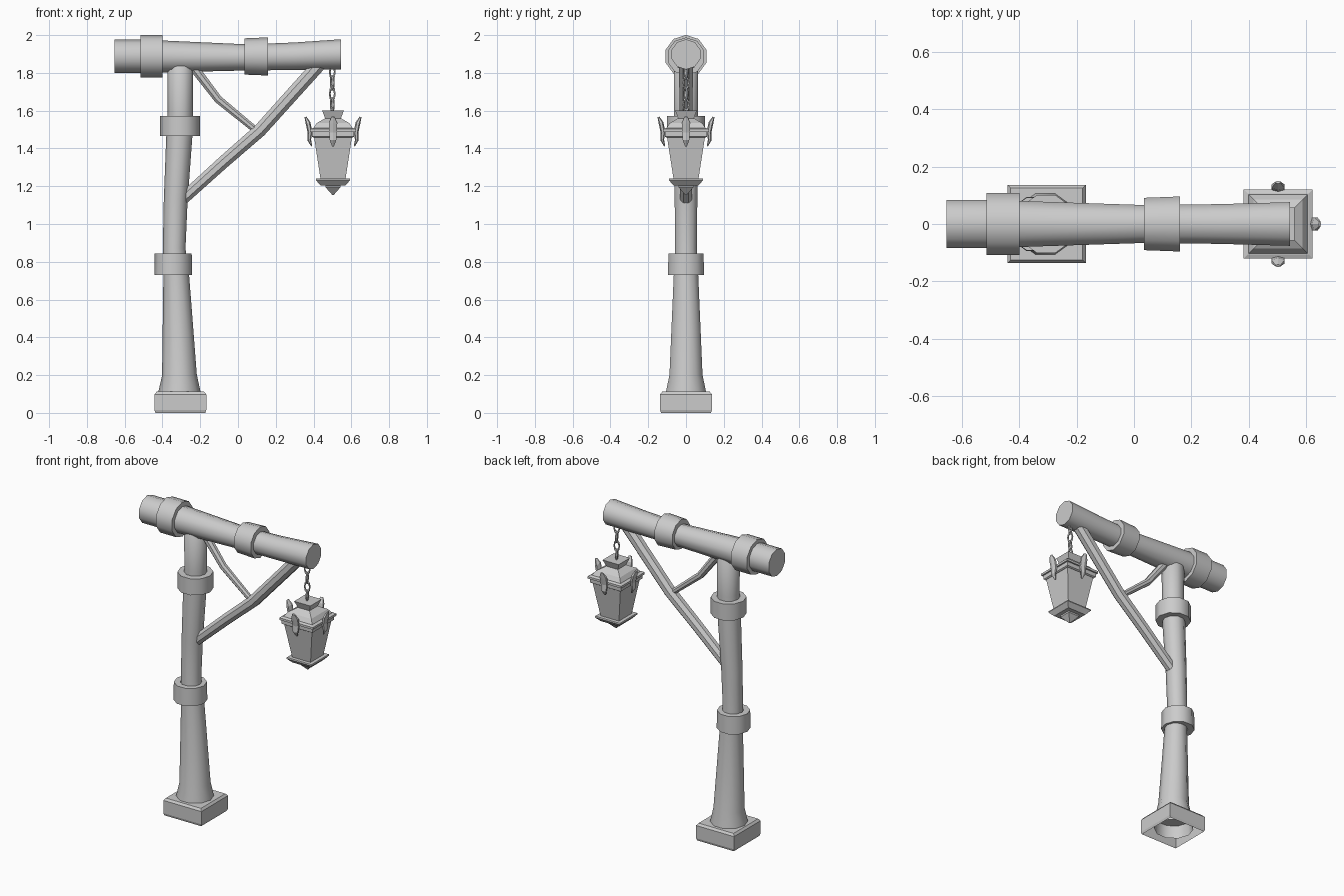
import bpy, bmesh, math
from mathutils import Vector, Matrix

if "Cube" in bpy.data.objects:
    bpy.data.objects.remove(bpy.data.objects["Cube"])


def make_object(name, bm, smooth):
    bmesh.ops.recalc_face_normals(bm, faces=bm.faces)
    mesh = bpy.data.meshes.new(name)
    bm.to_mesh(mesh)
    bm.free()
    ob = bpy.data.objects.new(name, mesh)
    bpy.context.collection.objects.link(ob)
    if smooth:
        bpy.ops.object.select_all(action='DESELECT')
        ob.select_set(True)
        bpy.context.view_layer.objects.active = ob
        bpy.ops.object.shade_smooth_by_angle(angle=math.radians(40))
    return ob


def loft(name, path, sides=10, axis=None, caps=(True, True), closed=False, smooth=True, flat=1.0):
    """Loft rings along a path in the xz plane; path items are (x, z, radius)."""
    bm = bmesh.new()
    pts = [Vector((x, 0, z)) for x, z, r in path]
    side = Vector((0, 1, 0))
    rings = []
    for i, p in enumerate(pts):
        t = axis or (pts[min(i + 1, len(pts) - 1)] - pts[max(i - 1, 0)]).normalized()
        other = side.cross(Vector(t))
        r = path[i][2]
        ring = []
        for k in range(sides):
            a = 2 * math.pi * (k + 0.5) / sides
            ring.append(bm.verts.new(p + r * (side * math.cos(a) + other * math.sin(a) * flat)))
        rings.append(ring)
    pairs = list(zip(rings, rings[1:]))
    if closed:
        pairs.append((rings[-1], rings[0]))
    for a, b in pairs:
        for k in range(sides):
            n = (k + 1) % sides
            bm.faces.new((a[k], a[n], b[n], b[k]))
    if not closed:
        if caps[0]:
            bm.faces.new(rings[0])
        if caps[1]:
            bm.faces.new(rings[-1])
    return make_object(name, bm, smooth)


UP, ALONG = (0, 0, 1), (1, 0, 0)


def upright_collar(name, x, z0, z1, inner, r0, r1):
    return loft(name, [(x, z0, inner), (x, z0, r0), (x, z1, r1), (x, z1, inner)],
                axis=UP, closed=True)


def beam_collar(name, x0, x1, z, inner, r0, r1):
    return loft(name, [(x0, z, inner), (x0, z, r0), (x1, z, r1), (x1, z, inner)],
                axis=ALONG, closed=True)


def square_loft(name, x, profile, caps=(True, True)):
    """Square rings from (half width, z) pairs."""
    return loft(name, [(x, z, h * math.sqrt(2)) for h, z in profile],
                sides=4, axis=UP, caps=caps, smooth=False)


# Base block, open underneath
base = square_loft("base_block", -0.305,
                   [(0.132, 0), (0.137, 0.015), (0.137, 0.098), (0.126, 0.112)], caps=(False, True))

# Post, gently bent, with a flared foot
loft("post", [(-0.31, 0.03, 0.118), (-0.31, 0.11, 0.112), (-0.31, 0.20, 0.092),
              (-0.327, 0.73, 0.068), (-0.338, 0.87, 0.060), (-0.330, 1.12, 0.063),
              (-0.311, 1.46, 0.069), (-0.305, 1.60, 0.067), (-0.305, 1.83, 0.068),
              (-0.305, 1.86, 0.045)], caps=(False, True))
upright_collar("lower_post_collar", -0.343, 0.73, 0.845, 0.06, 0.100, 0.098)
upright_collar("upper_post_collar", -0.307, 1.465, 1.572, 0.06, 0.106, 0.106)

# Cross beam, narrower in the middle
loft("beam", [(-0.655, 1.888, 0.088), (-0.50, 1.888, 0.088), (0.05, 1.882, 0.069),
              (0.30, 1.888, 0.073), (0.545, 1.898, 0.080)], axis=ALONG)
beam_collar("left_beam_collar", -0.515, -0.40, 1.888, 0.08, 0.113, 0.113)
beam_collar("right_beam_collar", 0.035, 0.16, 1.887, 0.065, 0.096, 0.101)

# Diagonal braces
loft("long_brace", [(-0.29, 1.135, 0.034), (-0.08, 1.325, 0.036),
                    (0.115, 1.495, 0.038), (0.43, 1.845, 0.039)], sides=8)
loft("short_brace", [(-0.25, 1.85, 0.027), (-0.105, 1.66, 0.023), (0.09, 1.50, 0.019)], sides=8)

# Chain of four links
LX = 0.503
for i in range(4):
    bpy.ops.mesh.primitive_torus_add(major_segments=8, minor_segments=5,
                                     major_radius=0.022, minor_radius=0.007,
                                     location=(LX - 0.004, 0, 1.805 - i * 0.058),
                                     rotation=(math.pi / 2, 0, math.radians(25 + 90 * i)))
    link = bpy.context.object
    link.name = f"chain_link_{i + 1}"
    link.scale = (0.7, 1.4, 1)

# Lantern
square_loft("lantern_cap", LX, [(0.038, 1.55), (0.058, 1.602)])
square_loft("lantern_roof", LX, [(0.108, 1.49), (0.102, 1.51), (0.085, 1.535), (0.038, 1.562)])
square_loft("lantern_rim", LX, [(0.105, 1.458), (0.111, 1.462), (0.111, 1.488), (0.121, 1.488),
                                (0.121, 1.502), (0.106, 1.508)])
square_loft("lantern_body", LX, [(0.064, 1.225), (0.101, 1.465)])
square_loft("lantern_foot", LX, [(0.066, 1.205), (0.091, 1.232), (0.089, 1.24), (0.066, 1.24)])
square_loft("lantern_tip", LX, [(0.003, 1.153), (0.040, 1.195), (0.040, 1.21)])

# Claw ornaments on the four sides of the rim
for i in range(4):
    claw = loft(f"lantern_claw_{i + 1}",
                [(0.146, 1.567, 0.010), (0.132, 1.535, 0.026), (0.122, 1.485, 0.025),
                 (0.126, 1.445, 0.020), (0.113, 1.412, 0.006)],
                sides=6, smooth=False, flat=0.5)
    claw.matrix_world = Matrix.Translation((LX, 0, 0)) @ Matrix.Rotation(i * math.pi / 2, 4, 'Z')
